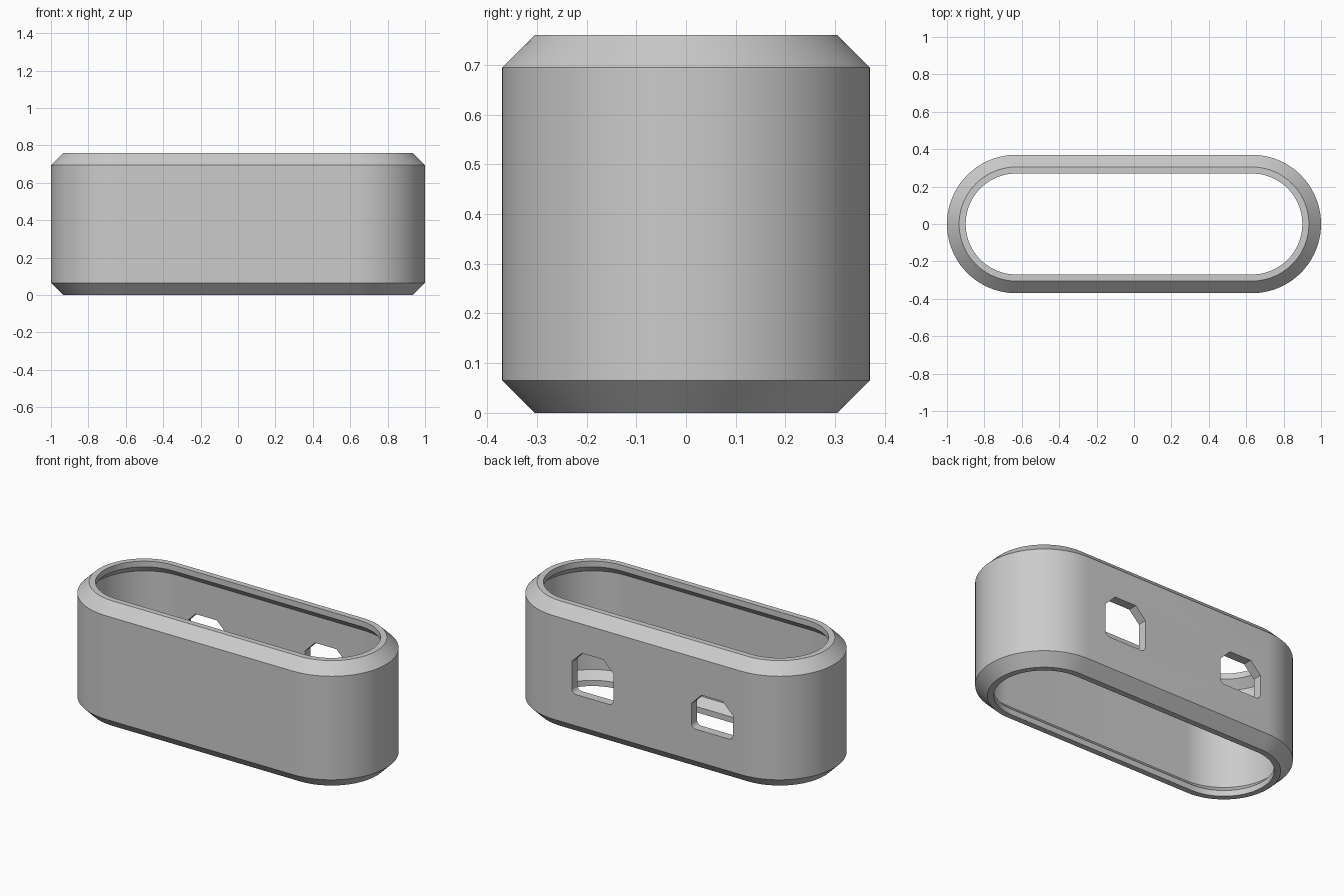
import bpy, bmesh, math

cube = bpy.data.objects.get("Cube")
if cube:
    bpy.data.objects.remove(cube, do_unlink=True)

HALF_STRAIGHT = 0.63   # half length of the straight sides
RADIUS = 0.37          # outer end radius
HEIGHT = 0.76
SEGMENTS = 40          # per rounded end

grey = bpy.data.materials.new("plain grey")
grey.use_nodes = True
colour = (0.6, 0.6, 0.6, 1)
grey.diffuse_color = colour
grey.node_tree.nodes["Principled BSDF"].inputs["Base Color"].default_value = colour


def make_object(name, bm):
    bmesh.ops.recalc_face_normals(bm, faces=bm.faces[:])
    mesh = bpy.data.meshes.new(name)
    bm.to_mesh(mesh)
    bm.free()
    mesh.materials.append(grey)
    obj = bpy.data.objects.new(name, mesh)
    bpy.context.collection.objects.link(obj)
    return obj


def stadium(inset, z):
    """Rounded-end loop, inset from the outer wall."""
    points = []
    for side, start in ((1, -math.pi / 2), (-1, math.pi / 2)):
        for i in range(SEGMENTS + 1):
            a = start + math.pi * i / SEGMENTS
            r = RADIUS - inset
            points.append((side * HALF_STRAIGHT + r * math.cos(a), r * math.sin(a), z))
    return points


# Sleeve: wall cross-section with chamfered rims and inward lips
lower = [(0.055, 0.08), (0.10, 0.035), (0.10, 0), (0.065, 0), (0, 0.065)]
profile = lower + [(inset, HEIGHT - z) for inset, z in reversed(lower)]
bm = bmesh.new()
loops = [[bm.verts.new(p) for p in stadium(*point)] for point in profile]
count = len(loops[0])
for k, loop in enumerate(loops):
    following = loops[(k + 1) % len(loops)]
    for i in range(count):
        j = (i + 1) % count
        bm.faces.new((loop[i], loop[j], following[j], following[i]))
sleeve = make_object("sleeve", bm)


def port_cutter(name, x, bottom, top, width=0.28, cut=0.068, r=0.03):
    """Prism with clipped top corners and rounded bottom corners."""
    w = width / 2
    outline = [(w, top - cut), (w - cut, top), (cut - w, top), (-w, top - cut)]
    for side, start in ((-1, math.pi), (1, 1.5 * math.pi)):
        for i in range(7):
            a = start + math.pi / 2 * i / 6
            outline.append((side * (w - r) + r * math.cos(a), bottom + r + r * math.sin(a)))
    bm = bmesh.new()
    face = bm.faces.new([bm.verts.new((x + px, 0.2, pz)) for px, pz in outline])
    moved = bmesh.ops.extrude_face_region(bm, geom=[face])["geom"]
    verts = [v for v in moved if isinstance(v, bmesh.types.BMVert)]
    bmesh.ops.translate(bm, verts=verts, vec=(0, 0.3, 0))
    cutter = make_object(name, bm)
    cutter.hide_render = True
    return cutter


# Two openings through the back wall, one taller than the other
bpy.context.view_layer.objects.active = sleeve
for cutter in (port_cutter("tall_opening_cutter", 0.37, 0.255, 0.517),
               port_cutter("short_opening_cutter", -0.435, 0.26, 0.477)):
    mod = sleeve.modifiers.new("opening", "BOOLEAN")
    mod.operation = "DIFFERENCE"
    mod.solver = "EXACT"
    mod.object = cutter
    bpy.ops.object.modifier_apply(modifier=mod.name)
    bpy.data.objects.remove(cutter, do_unlink=True)

bpy.ops.object.select_all(action="DESELECT")
sleeve.select_set(True)
bpy.ops.object.shade_smooth_by_angle(angle=math.radians(30))
